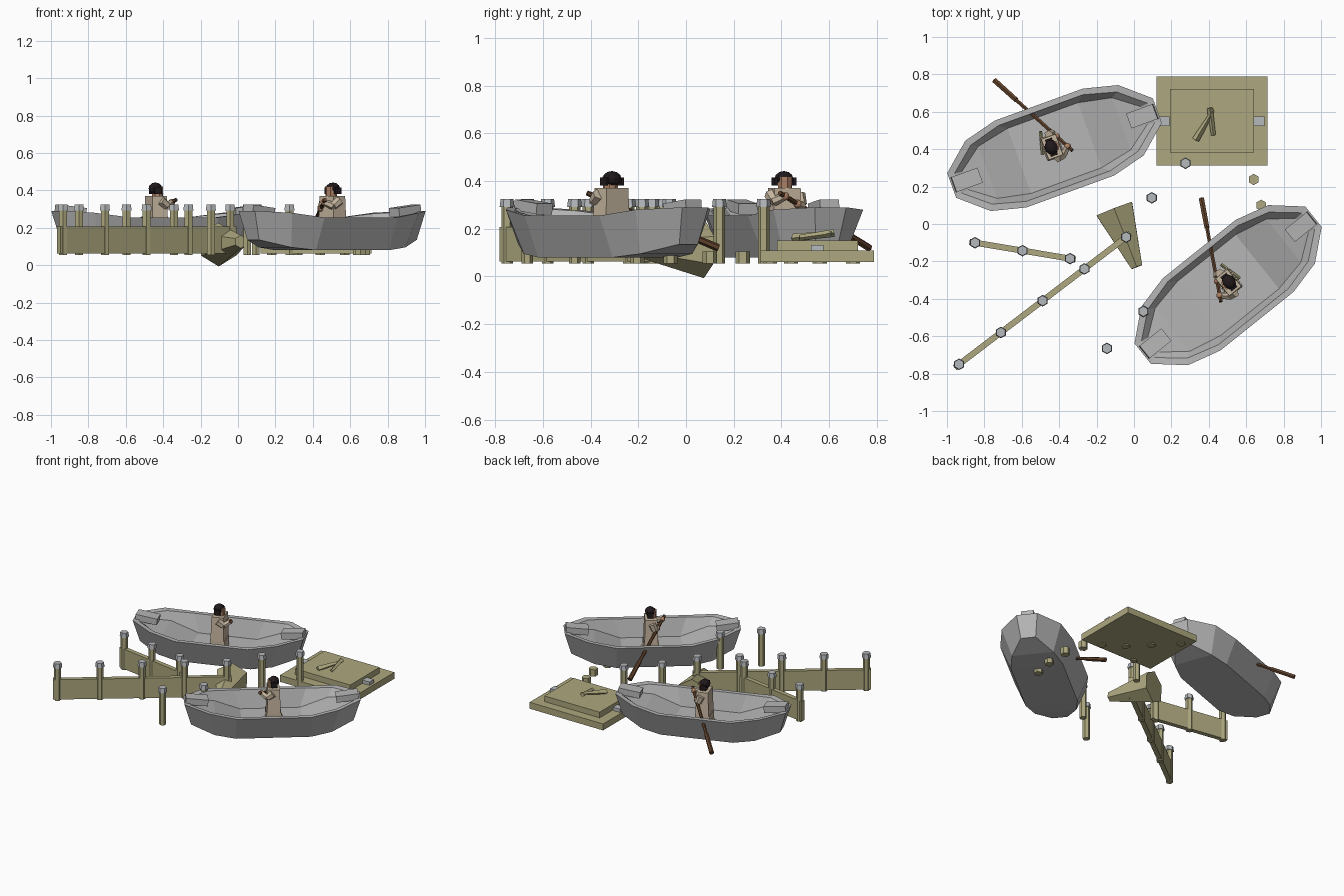
import bpy, bmesh, math
from mathutils import Matrix, Vector

cube = bpy.data.objects.get("Cube")
if cube:
    bpy.data.objects.remove(cube, do_unlink=True)


def material(name, rgb):
    m = bpy.data.materials.new(name)
    m.use_nodes = True
    m.diffuse_color = (*rgb, 1)
    m.node_tree.nodes["Principled BSDF"].inputs["Base Color"].default_value = (*rgb, 1)
    return m


GRAY = material("boat gray", (0.47, 0.47, 0.47))
CAP = material("cap gray", (0.47, 0.49, 0.51))
WOOD = material("olive wood", (0.42, 0.39, 0.21))
CLOTH = material("beige cloth", (0.57, 0.47, 0.35))
SKIN = material("skin", (0.42, 0.22, 0.13))
HAIR = material("dark hair", (0.016, 0.01, 0.012))
OAR = material("brown oar", (0.12, 0.055, 0.025))
I4 = Matrix.Identity(4)


def finish(name, bm, mat, M=I4):
    bm.transform(M)
    bmesh.ops.recalc_face_normals(bm, faces=bm.faces)
    me = bpy.data.meshes.new(name)
    bm.to_mesh(me)
    bm.free()
    me.materials.append(mat)
    ob = bpy.data.objects.new(name, me)
    bpy.context.scene.collection.objects.link(ob)
    return ob


def box(name, center, size, mat, M=I4, taper=1.0, rot=I4):
    bm = bmesh.new()
    bmesh.ops.create_cube(bm, size=1)
    for v in bm.verts:
        if v.co.z > 0:
            v.co.x *= taper
            v.co.y *= taper
        v.co = Vector(a * b for a, b in zip(v.co, size))
    bm.transform(Matrix.Translation(center) @ rot)
    return finish(name, bm, mat, M)


def rod(name, a, b, r1, r2, mat, M=I4, sides=6):
    a, b = Vector(a), Vector(b)
    bm = bmesh.new()
    bmesh.ops.create_cone(bm, cap_ends=True, segments=sides, radius1=r1, radius2=r2,
                          depth=(b - a).length)
    q = (b - a).to_track_quat('Z', 'Y').to_matrix().to_4x4()
    bm.transform(Matrix.Translation((a + b) / 2) @ q)
    return finish(name, bm, mat, M)


def ball(name, center, size, mat, M):
    bm = bmesh.new()
    bmesh.ops.create_uvsphere(bm, u_segments=10, v_segments=6, radius=1)
    bm.transform(Matrix.Translation(center) @ Matrix.Diagonal((*size, 1)))
    return finish(name, bm, mat, M)


# Boat hull: rings of twelve points, each from three stations (x, half width, z)
def ring(bm, stations):
    side = [(-x, w, z) for x, w, z in stations] + [(x, w, z) for x, w, z in reversed(stations)]
    pts = side + [(x, -w, z) for x, w, z in reversed(side)]
    return [bm.verts.new(p) for p in pts]


def hull(name, M):
    bm = bmesh.new()
    layers = [ring(bm, s) for s in (
        [(.54, .05, .135), (.39, .14, .095), (.25, .175, .08)],
        [(.585, .07, .29), (.435, .2, .28), (.25, .247, .255)],
        [(.55, .055, .285), (.415, .168, .275), (.24, .216, .255)],
        [(.51, .05, .26), (.38, .148, .215), (.2, .185, .13)])]
    for lo, hi in zip(layers, layers[1:]):
        for i in range(12):
            j = (i + 1) % 12
            bm.faces.new((lo[i], lo[j], hi[j], hi[i]))
    for r in (layers[0], layers[-1]):
        for i in range(5):
            bm.faces.new((r[i], r[i + 1], r[10 - i], r[11 - i]))
    finish(name, bm, GRAY, M)


def rower(tag, M):
    n = tag + "_rower_"
    box(n + "hips", (-.01, .01, .165), (.1, .12, .07), CLOTH, M)
    box(n + "torso", (-.01, .01, .285), (.09, .13, .17), CLOTH, M, taper=.9)
    rod(n + "head", (-.003, .01, .36), (-.003, .01, .42), .031, .033, SKIN, M, 8)
    ball(n + "hair", (-.014, .01, .41), (.036, .042, .032), HAIR, M)
    for s in (-1, 1):
        box(n + "hair_side", (-.014, .01 + s * .042, .398), (.04, .012, .035), HAIR, M)
    # Oar held in both hands
    top, end = Vector((.085, -.045, .35)), Vector((-.178, .45, .12))
    rod(tag + "_oar_handle", top, end, .011, .011, OAR, M)
    rod(tag + "_oar_blade", top.lerp(end, .72), end, .015, .016, OAR, M)
    for s, t in ((-1, .06), (1, .2)):
        shoulder = Vector((-.005, .01 + s * .065, .345))
        hand = top.lerp(end, t)
        elbow = shoulder.lerp(hand, .5) + Vector((0, s * .015, -.025))
        rod(n + "upper_arm", shoulder, elbow, .026, .022, CLOTH, M)
        rod(n + "forearm", elbow, hand, .021, .017, CLOTH, M)
        ball(n + "hand", hand, (.018, .018, .018), SKIN, M)
    # Loose plank on the floor beside the rower
    rod(n + "plank", (-.07, -.01, .15), (-.04, .11, .17), .009, .009, WOOD, M, 4)


def boat(tag, x, y, degrees, flip):
    M = (Matrix.Translation((x, y, 0)) @ Matrix.Rotation(math.radians(degrees), 4, 'Z')
         @ Matrix.Diagonal((flip, 1, 1, 1)))
    hull(tag + "_hull", M)
    for s in (-1, 1):
        tilt = Matrix.Rotation(-s * .12, 4, 'Y')
        box(tag + "_end_block", (s * .5, 0, .292), (.15, .085, .045), GRAY, M, rot=tilt)
    rower(tag, M)


boat("back_boat", -.425, .406, 20, 1)
boat("front_boat", .503, -.327, 38.7, -1)


# Capped posts and fences
def post(x, y):
    rod("post", (x, y, .055), (x, y, .295), .024, .024, WOOD)
    rod("post_cap", (x, y, .292), (x, y, .325), .031, .027, CAP)


def fence(name, start, end, count):
    a, b = Vector(start), Vector(end)
    for i in range(count):
        post(*a.lerp(b, i / (count - 1)))
    d = b - a
    mid = (a + b) / 2
    box(name, (mid.x, mid.y, .135), (d.length + .06, .032, .145), WOOD,
        rot=Matrix.Rotation(math.atan2(d.y, d.x), 4, 'Z'))


fence("short_fence_plank", (-.85, -.1), (-.342, -.185), 3)
fence("long_fence_plank", (-.935, -.75), (-.042, -.07), 5)
for p in ((-.145, -.665), (.05, -.467), (.095, .14), (.275, .325)):
    post(*p)

# Cut-off stumps curving under the boat and dock
for x, y in ((.655, -.205), (.68, -.065), (.68, .1), (.64, .238), (.57, .352),
             (.44, .44), (.32, .56), (.18, .7)):
    rod("stump", (x, y, .055), (x, y, .105), .03, .03, WOOD)

# Fallen tapered log
rod("fallen_log", (-.105, .08, .11), (.015, -.23, .125), .117, .035, WOOD)

# Square dock with raised deck
box("dock_base", (.417, .55, .085), (.595, .475, .047), WOOD)
box("dock_deck", (.417, .552, .128), (.447, .34, .044), WOOD)
for x in (.16, .668):
    box("dock_cleat", (x, .55, .115), (.058, .052, .035), CAP)
rod("dock_stick", (.33, .45, .16), (.425, .61, .182), .02, .008, WOOD, sides=4)
rod("dock_stick", (.425, .475, .162), (.405, .62, .182), .012, .016, WOOD, sides=4)
